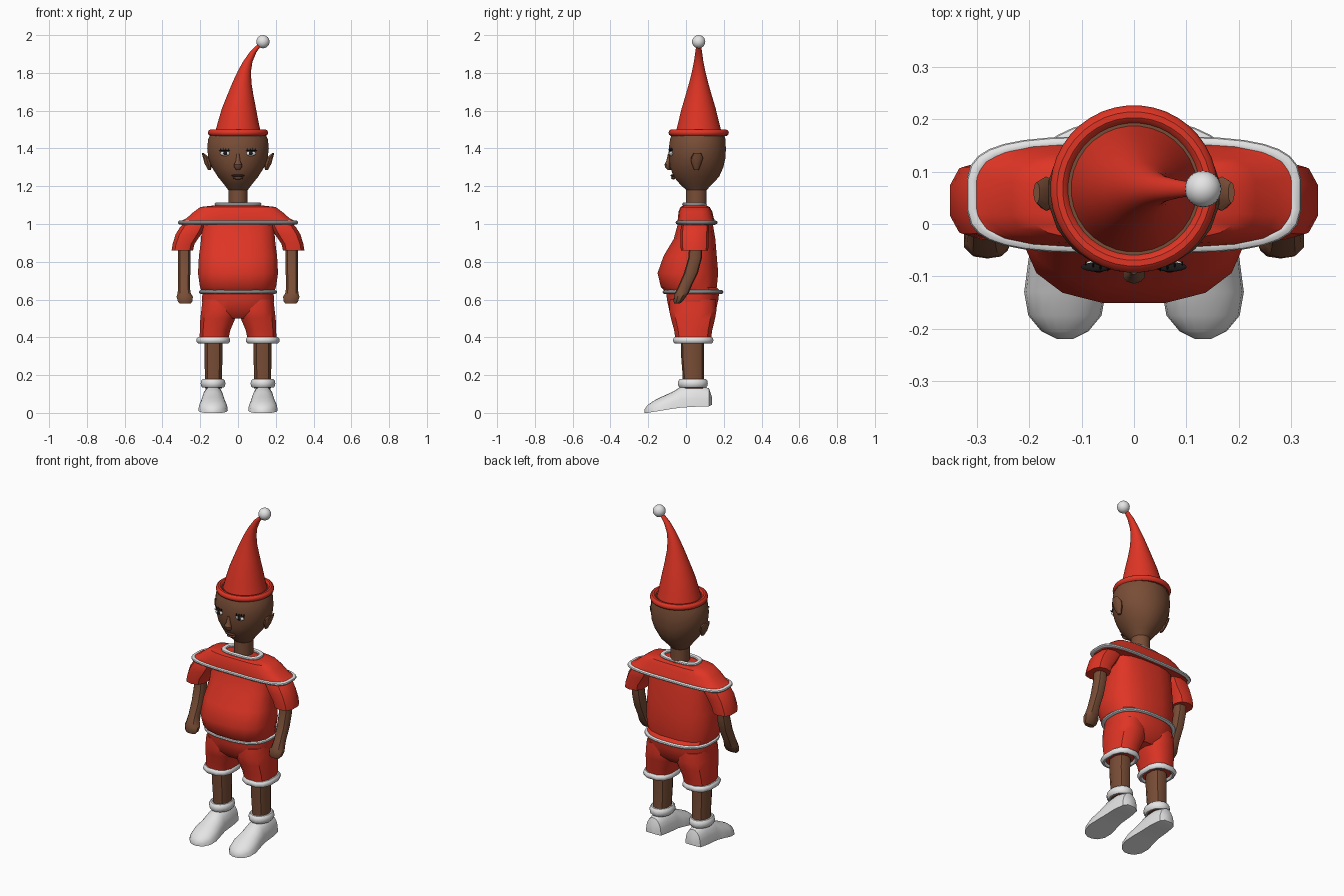
import bpy
import bmesh
from math import cos, sin, pi
from mathutils import Matrix, Vector

default_cube = bpy.data.objects.get("Cube")
if default_cube:
    bpy.data.objects.remove(default_cube)


def make_material(name, red, green, blue):
    mat = bpy.data.materials.new(name)
    mat.use_nodes = True
    colour = (red, green, blue, 1)
    mat.diffuse_color = colour
    shader = mat.node_tree.nodes["Principled BSDF"]
    shader.inputs["Base Color"].default_value = colour
    shader.inputs["Roughness"].default_value = 0.7
    return mat


RED = make_material("red cloth", .74, .035, .018)
SKIN = make_material("brown skin", .19, .075, .037)
WHITE = make_material("white trim", .78, .78, .78)
DARK = make_material("dark lashes", .012, .01, .01)
LIP = make_material("dark lips", .09, .03, .02)
built = []


def finish(name, bm, mat):
    bmesh.ops.recalc_face_normals(bm, faces=bm.faces[:])
    mesh = bpy.data.meshes.new(name)
    bm.to_mesh(mesh)
    bm.free()
    mesh.materials.append(mat)
    obj = bpy.data.objects.new(name, mesh)
    bpy.context.collection.objects.link(obj)
    built.append(obj)
    return obj


def skin_rings(name, rings, mat, closed=False):
    """Bridge successive point rings, capping the ends or closing the loop."""
    bm = bmesh.new()
    loops = [[bm.verts.new(p) for p in ring] for ring in rings]
    pairs = list(zip(loops, loops[1:]))
    if closed:
        pairs.append((loops[-1], loops[0]))
    else:
        bm.faces.new(loops[0])
        bm.faces.new(loops[-1])
    for low, high in pairs:
        count = len(low)
        for i in range(count):
            j = (i + 1) % count
            bm.faces.new((low[i], low[j], high[j], high[i]))
    return finish(name, bm, mat)


def oval(x, y, z, rx, ry, sides=16, square=2.0):
    """Horizontal superellipse ring; a higher square value is boxier."""
    def bend(v):
        return abs(v) ** (2 / square) * (1 if v > 0 else -1)
    angles = [2 * pi * (i + .5) / sides for i in range(sides)]
    return [(x + rx * bend(cos(a)), y + ry * bend(sin(a)), z) for a in angles]


def loft(name, profile, mat, sides=16, square=2.0, side=1):
    rings = [oval(side * x, y, z, rx, ry, sides, square)
             for x, y, z, rx, ry in profile]
    return skin_rings(name, rings, mat)


def band(name, x, y, z, rx, ry, thick, height, mat, sides=24, square=2.0):
    """Closed rounded band around an oval."""
    rings = []
    for i in range(10):
        a = 2 * pi * i / 10
        grow = thick * cos(a)
        rings.append(oval(x, y, z + height * sin(a), rx + grow, ry + grow, sides, square))
    return skin_rings(name, rings, mat, closed=True)


def blob(name, place, size, mat, detail=16):
    bm = bmesh.new()
    matrix = Matrix.Translation(place) @ Matrix.Diagonal(Vector(size)).to_4x4()
    bmesh.ops.create_uvsphere(bm, u_segments=detail, v_segments=detail // 2,
                              radius=1, matrix=matrix)
    return finish(name, bm, mat)


# Head and neck
loft("head", [
    (0, .055, 1.08, .052, .055), (0, .055, 1.18, .052, .055),
    (0, .053, 1.21, .075, .085), (0, .055, 1.25, .108, .122),
    (0, .057, 1.3, .14, .142), (0, .06, 1.35, .159, .151),
    (0, .06, 1.4, .165, .153), (0, .062, 1.45, .16, .148),
    (0, .065, 1.49, .14, .135)], SKIN, 20)
loft("nose", [
    (0, -.088, 1.285, .009, .008), (0, -.094, 1.3, .021, .016),
    (0, -.096, 1.315, .022, .018), (0, -.092, 1.335, .012, .012),
    (0, -.09, 1.37, .007, .006)], SKIN, 10)
blob("upper_lip", (0, -.07, 1.256), (.036, .012, .007), LIP)
blob("lower_lip", (0, -.067, 1.244), (.028, .012, .008), SKIN)

# Hat
hat_profile = [
    (0, 1.48, .123), (.001, 1.54, .108), (.005, 1.61, .091), (.012, 1.68, .07),
    (.021, 1.75, .05), (.034, 1.81, .035), (.052, 1.86, .025), (.08, 1.91, .018),
    (.115, 1.95, .012), (.13, 1.965, .008)]
loft("hat_cone", [(x, .067, z, r, r) for x, z, r in hat_profile], RED, 32)
band("hat_brim", 0, .067, 1.483, .142, .142, .018, .018, RED, 40)
blob("hat_ball", (.132, .067, 1.965), (.035, .035, .035), WHITE, 24)

# Shirt
loft("shirt_body", [
    (0, .04, .64, .192, .15), (0, .015, .665, .204, .15),
    (0, .01, .74, .215, .163), (0, .022, .83, .21, .143),
    (0, .045, .92, .198, .112), (0, .05, 1.01, .195, .092)], RED, 16, 2.6)
loft("shirt_yoke", [
    (0, .055, .995, .3, .1), (0, .055, 1.015, .305, .1),
    (0, .052, 1.03, .275, .096), (0, .05, 1.065, .235, .09),
    (0, .048, 1.09, .2, .078), (0, .048, 1.1, .11, .056)], RED, 20, 3.6)
band("yoke_trim", 0, .056, 1.008, .308, .1, .012, .01, WHITE, 32, 3.6)
band("collar_trim", 0, .045, 1.105, .112, .053, .013, .01, WHITE, 24, 3)
band("waist_trim", 0, .037, .64, .196, .15, .012, .01, WHITE, 32, 2.6)

# Shorts seat
loft("shorts_seat", [
    (0, .035, .5, .1, .085), (0, .035, .54, .185, .125),
    (0, .035, .6, .194, .138), (0, .036, .645, .19, .143)], RED, 16, 2.6)


def shoe(name, centre):
    """Domed cross-sections from heel to toe over a flat sole."""
    stations = [(.137, .025, .042, .085), (.122, .05, .035, .13), (.06, .06, .033, .15),
                (-.025, .063, .028, .142), (-.07, .07, .022, .112),
                (-.13, .078, .012, .085), (-.175, .07, .005, .062),
                (-.205, .045, 0, .04), (-.22, .015, 0, .018)]
    rings = []
    for y, width, low, high in stations:
        arc = [pi * i / 10 for i in range(11)]
        rings.append([(centre + width * cos(a), y, low + (high - low) * sin(a) ** .8
                       if 0 < a < pi else low) for a in arc])
    return skin_rings(name, rings, WHITE)


# Paired parts
for word, s in (("left", 1), ("right", -1)):
    loft(word + "_ear", [
        (.15, .055, 1.285, .008, .012), (.158, .055, 1.32, .02, .026),
        (.168, .058, 1.35, .018, .033), (.186, .06, 1.375, .006, .02)],
        SKIN, 10, side=s)
    loft(word + "_sleeve", [
        (.295, .045, .86, .059, .072), (.288, .045, .895, .06, .075),
        (.263, .045, .945, .07, .075), (.24, .048, .985, .068, .075),
        (.22, .05, 1.02, .05, .06)], RED, 10, 2.6, s)
    loft(word + "_arm", [
        (.285, .052, .9, .034, .034), (.285, .048, .82, .035, .036),
        (.285, .026, .74, .034, .037), (.286, -.006, .67, .032, .035),
        (.285, -.022, .635, .036, .037), (.282, -.032, .615, .045, .032),
        (.28, -.042, .59, .04, .024), (.28, -.048, .578, .03, .014)],
        SKIN, 10, 2.4, s)
    loft(word + "_shorts_leg", [
        (.129, .038, .38, .077, .095), (.121, .038, .44, .083, .104),
        (.107, .037, .5, .095, .12), (.1, .036, .54, .097, .128),
        (.1, .036, .6, .09, .125)], RED, 12, 2.6, s)
    band(word + "_shorts_cuff", s * .131, .038, .385, .078, .096, .014, .018,
         WHITE, 12, 2.6)
    loft(word + "_leg", [
        (.13, .04, .13, .047, .058), (.13, .038, .2, .047, .056),
        (.13, .034, .3, .05, .06), (.13, .034, .4, .05, .062)],
        SKIN, 10, 2.4, s)
    band(word + "_sock_cuff", s * .132, .036, .156, .052, .066, .015, .024, WHITE, 16)
    shoe(word + "_shoe", s * .132)

    # Eye, pupil and lashes
    blob(word + "_eye", (s * .068, -.079, 1.374), (.027, .011, .014), WHITE)
    blob(word + "_pupil", (s * .068, -.087, 1.375), (.011, .006, .011), DARK)
    blob(word + "_upper_lid", (s * .07, -.082, 1.388), (.031, .009, .004), DARK)
    for k in range(4):
        blob(word + "_lash", (s * (.05 + k * .014), -.087 + k * .004, 1.394),
             (.002, .005, .008), DARK, 6)

# Shading
bpy.ops.object.select_all(action="DESELECT")
for obj in built:
    obj.select_set(True)
bpy.context.view_layer.objects.active = built[0]
bpy.ops.object.shade_smooth_by_angle(angle=pi / 5)
